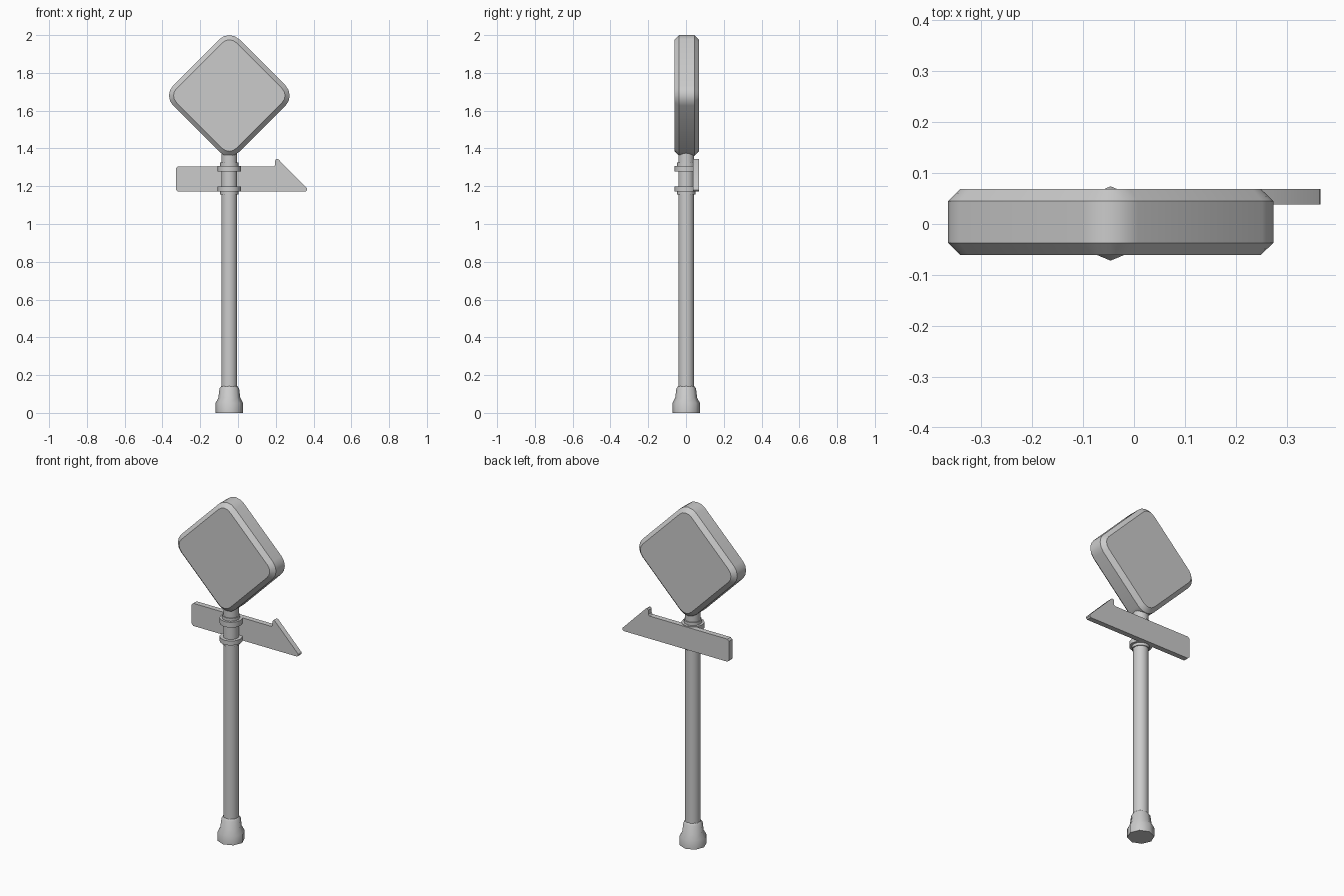
import bpy, bmesh, math
from mathutils import Vector

cube = bpy.data.objects.get("Cube")
if cube:
    bpy.data.objects.remove(cube, do_unlink=True)

grey = bpy.data.materials.new("plain_grey")
grey.use_nodes = True
grey.diffuse_color = (0.6, 0.6, 0.6, 1)
grey.node_tree.nodes["Principled BSDF"].inputs["Base Color"].default_value = (0.6, 0.6, 0.6, 1)

CX, CY = -0.046, 0.001  # pole axis


def finish(name, bm, angle=40):
    bmesh.ops.recalc_face_normals(bm, faces=bm.faces[:])
    mesh = bpy.data.meshes.new(name)
    bm.to_mesh(mesh)
    bm.free()
    obj = bpy.data.objects.new(name, mesh)
    bpy.context.collection.objects.link(obj)
    mesh.materials.append(grey)
    bpy.ops.object.select_all(action='DESELECT')
    obj.select_set(True)
    bpy.context.view_layer.objects.active = obj
    bpy.ops.object.shade_smooth_by_angle(angle=math.radians(angle))
    return obj


def turned(name, profile, sides, angle=50):
    """Capped solid of revolution from (radius, z) pairs."""
    bm = bmesh.new()
    rings = [[bm.verts.new((CX + r * math.cos(math.tau * i / sides),
                            CY + r * math.sin(math.tau * i / sides), z))
              for i in range(sides)] for r, z in profile]
    for a, b in zip(rings, rings[1:]):
        for i in range(sides):
            j = (i + 1) % sides
            bm.faces.new((a[i], a[j], b[j], b[i]))
    bm.faces.new(rings[0])
    bm.faces.new(rings[-1])
    return finish(name, bm, angle)


def slab(bm, outline, y0, y1):
    """Extrude an (x, z) outline along y."""
    face = bm.faces.new([bm.verts.new((x, y0, z)) for x, z in outline])
    new = bmesh.ops.extrude_face_region(bm, geom=[face])["geom"]
    bmesh.ops.translate(bm, vec=(0, y1 - y0, 0),
                        verts=[v for v in new if isinstance(v, bmesh.types.BMVert)])


# Post and flared octagonal foot
turned("post", [(0.042, 0.1), (0.042, 1.4)], 16)
turned("post_foot", [(0.073, 0), (0.073, 0.052), (0.058, 0.08),
                     (0.052, 0.13), (0.042, 0.142)], 8)

# Clamps: a broad band with a thin collar on its outer side
for name, z0, z1, c0, c1 in (("upper", 1.277, 1.308, 1.308, 1.325),
                             ("lower", 1.172, 1.198, 1.156, 1.172)):
    turned(name + "_clamp", [(0.062, z0), (0.062, z1)], 12)
    turned(name + "_collar", [(0.048, c0), (0.048, c1)], 12)

# Diamond sign: rounded square on its corner, with chamfered rims
bm = bmesh.new()
half, radius, steps = 0.248, 0.075, 4
core = (half - radius) * math.sqrt(2)
zc = 1.68
outline = []
for k in range(4):
    mid = k * math.pi / 2
    for s in range(steps + 1):
        a = mid + (s / steps - 0.5) * math.pi / 2
        outline.append((CX + core * math.cos(mid) + radius * math.cos(a),
                        zc + core * math.sin(mid) + radius * math.sin(a)))
slab(bm, outline, -0.061, 0.069)
rims = [e for e in bm.edges if abs(e.verts[0].co.y - e.verts[1].co.y) < 1e-5]
bmesh.ops.bevel(bm, geom=rims, offset=0.024, segments=1, affect='EDGES')
finish("diamond_sign", bm, 35)

# Arrow board behind the post
bm = bmesh.new()
slab(bm, [(-0.328, 1.182), (-0.318, 1.172), (0.358, 1.172), (0.366, 1.18),
          (0.364, 1.19), (0.214, 1.342), (0.204, 1.345), (0.197, 1.337),
          (0.197, 1.312), (0.19, 1.305), (-0.318, 1.305), (-0.328, 1.295)], 0.038, 0.069)
finish("arrow_board", bm, 30)
